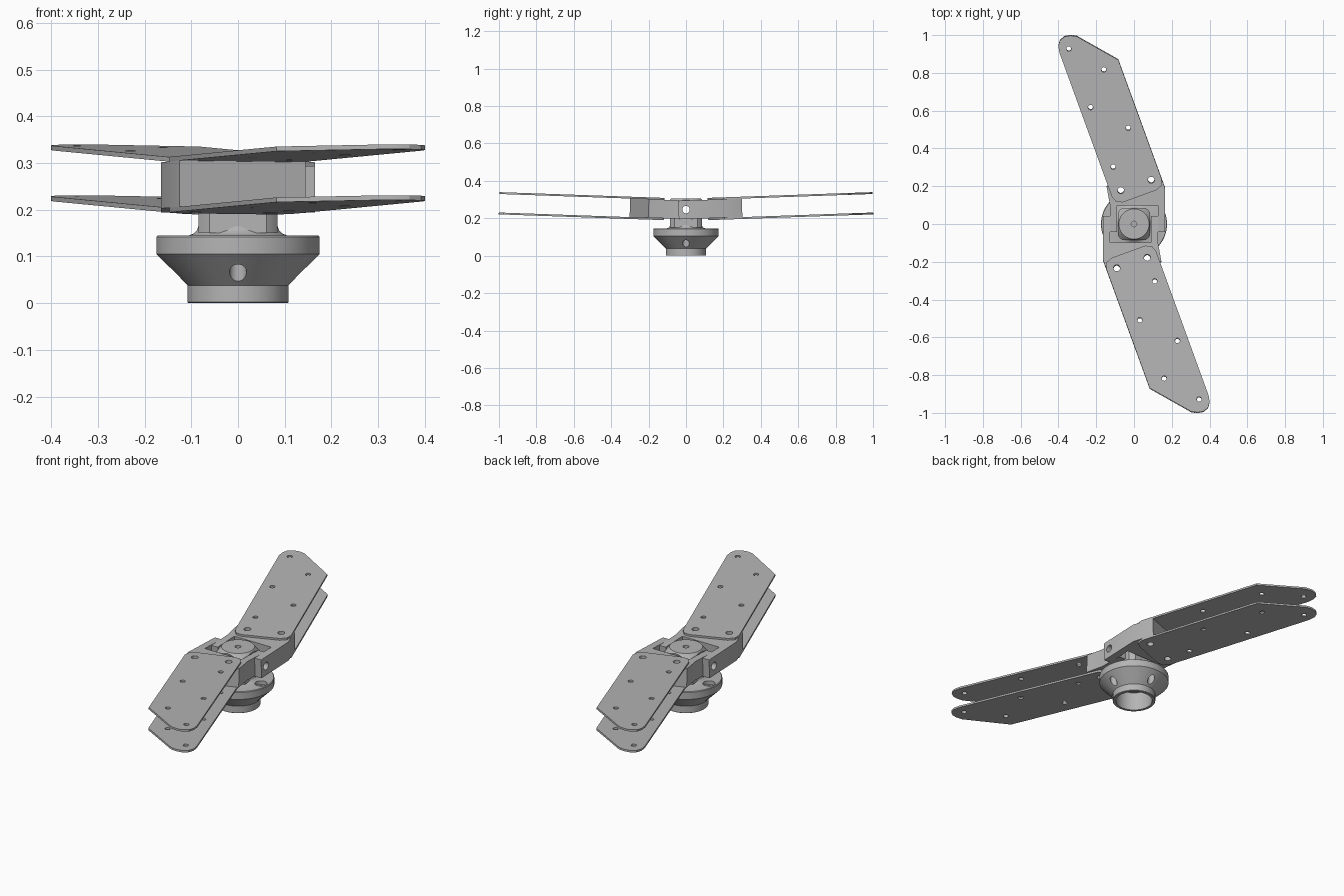
import bpy, bmesh
from math import radians, pi, cos, sin
from mathutils import Matrix, Vector

old = bpy.data.objects.get("Cube")
if old:
    bpy.data.objects.remove(old, do_unlink=True)

metal = bpy.data.materials.new("satin_grey")
metal.use_nodes = True
grey = (0.46, 0.46, 0.46, 1)
metal.diffuse_color = grey
metal.node_tree.nodes["Principled BSDF"].inputs["Base Color"].default_value = grey


def make(name, bm):
    bmesh.ops.recalc_face_normals(bm, faces=bm.faces)
    mesh = bpy.data.meshes.new(name)
    bm.to_mesh(mesh)
    bm.free()
    mesh.materials.append(metal)
    ob = bpy.data.objects.new(name, mesh)
    bpy.context.collection.objects.link(ob)
    return ob


def prism(name, outline, z0, z1):
    bm = bmesh.new()
    face = bm.faces.new([bm.verts.new((x, y, z0)) for x, y in outline])
    top = bmesh.ops.extrude_face_region(bm, geom=[face])["geom"]
    bmesh.ops.translate(bm, vec=(0, 0, z1 - z0),
                        verts=[v for v in top if isinstance(v, bmesh.types.BMVert)])
    return make(name, bm)


def lathe(name, profile, n=64):
    bm = bmesh.new()
    rings = []
    for r, z in profile:
        if r == 0:
            rings.append([bm.verts.new((0, 0, z))] * n)
        else:
            rings.append([bm.verts.new((r * cos(2 * pi * i / n), r * sin(2 * pi * i / n), z))
                          for i in range(n)])
    for a, b in zip(rings, rings[1:]):
        for i in range(n):
            j = (i + 1) % n
            corners = list(dict.fromkeys([a[i], a[j], b[j], b[i]]))
            bm.faces.new(corners)
    return make(name, bm)


def drills(holes):
    """Cutter of several cylinders: (centre, radius, length, axis)."""
    bm = bmesh.new()
    for centre, r, length, axis in holes:
        turn = Vector((0, 0, 1)).rotation_difference(Vector(axis)).to_matrix().to_4x4()
        bmesh.ops.create_cone(bm, cap_ends=True, segments=24, radius1=r, radius2=r,
                              depth=length, matrix=Matrix.Translation(centre) @ turn)
    return make("cutter", bm)


def boolean(ob, tool, operation="DIFFERENCE"):
    mod = ob.modifiers.new("cut", "BOOLEAN")
    mod.operation, mod.object, mod.solver = operation, tool, "EXACT"
    graph = bpy.context.evaluated_depsgraph_get()
    mesh = bpy.data.meshes.new_from_object(ob.evaluated_get(graph))
    ob.modifiers.clear()
    ob.data = mesh
    bpy.data.objects.remove(tool, do_unlink=True)


def smooth(ob):
    bpy.ops.object.select_all(action="DESELECT")
    ob.select_set(True)
    bpy.context.view_layer.objects.active = ob
    bpy.ops.object.shade_smooth_by_angle(angle=radians(25))


X, Z = (1, 0, 0), (0, 0, 1)
HINGE_Z = 0.246

# Collar: hollow foot, flared cone, rim and fillet into the mast head
collar = lathe("hub_collar", [
    (0, 0.1), (0.092, 0.1), (0.092, 0), (0.106, 0), (0.108, 0.002), (0.108, 0.038),
    (0.175, 0.105), (0.175, 0.142), (0.172, 0.145), (0.105, 0.145),
    (0.095, 0.149), (0.088, 0.156), (0.084, 0.168), (0, 0.168)])
bolts = []
for dx, dy in ((1, 0), (0, 1), (-1, 0), (0, -1)):
    bolts.append(((0.135 * dx, 0.135 * dy, 0.1), 0.018, 0.2, Z))
boolean(collar, drills(bolts))
boolean(collar, drills([(c[:2] + (0.145,), 0.03, 0.04, Z) for c, *_ in bolts]))
smooth(collar)

# Mast head: round bar with four flats and a chamfered top
head = lathe("mast_head", [(0, 0.15), (0.105, 0.15), (0.105, 0.275), (0.08, 0.305), (0, 0.305)])
s = 0.085
boolean(head, prism("flats", [(-s, -s), (s, -s), (s, s), (-s, s)], 0.1, 0.4), "INTERSECT")
boolean(head, drills([((0, 0, HINGE_Z), 0.02, 0.5, X)]))
boolean(head, drills([((0, 0, 0.305), 0.015, 0.04, Z)]))
smooth(head)

# Arms: hinged block with two blade plates, coned upward and repeated half a turn round
BLOCK = [(0.165, -0.04), (0.165, 0.19), (0.125, 0.3), (-0.145, 0.2), (-0.127, 0.1),
         (-0.127, -0.04), (-0.09, -0.04), (-0.09, 0.1), (0.127, 0.1), (0.127, -0.04)]
PLATE = [(0.13, -0.015), (0.13, 0.175), (0.143, 0.207), (0.175, 0.22), (0.847, 0.22),
         (1.04, 0.055), (1.055, 0.025), (1.06, -0.005), (1.05, -0.035), (1.025, -0.053),
         (0.99, -0.06), (0.175, -0.06), (0.143, -0.047)]
HOLES = [(0.992, -0.006), (0.825, 0.13), (0.661, -0.004), (0.49, 0.146), (0.324, 0.001)]
BOLTS = [(0.193, -0.004), (0.19, 0.166)]
SWEEP = radians(20)


def swept(p):
    u, v = p
    return (v * cos(SWEEP) - u * sin(SWEEP), u * cos(SWEEP) + v * sin(SWEEP))


pivot = Matrix.Translation((0, 0, HINGE_Z))
cone = pivot @ Matrix.Rotation(radians(2), 4, "X") @ pivot.inverted()
for side, angle in (("back", 0), ("front", pi)):
    block = prism(side + "_hinge_block", BLOCK, 0.196, 0.295)
    boolean(block, drills([((0, 0, HINGE_Z), 0.02, 0.5, X)]))
    boolean(block, drills([((*swept(p), HINGE_Z), 0.017, 0.2, Z) for p in BOLTS]))
    parts = [block]
    for level, z in (("lower", 0.186), ("upper", 0.295)):
        plate = prism(f"{side}_{level}_plate", [swept(p) for p in PLATE], z, z + 0.01)
        boolean(plate, drills([((*swept(p), z), r, 0.1, Z)
                               for r, group in ((0.013, HOLES), (0.017, BOLTS)) for p in group]))
        parts.append(plate)
    for ob in parts:
        ob.data.transform(Matrix.Rotation(angle, 4, "Z") @ cone)
        smooth(ob)
